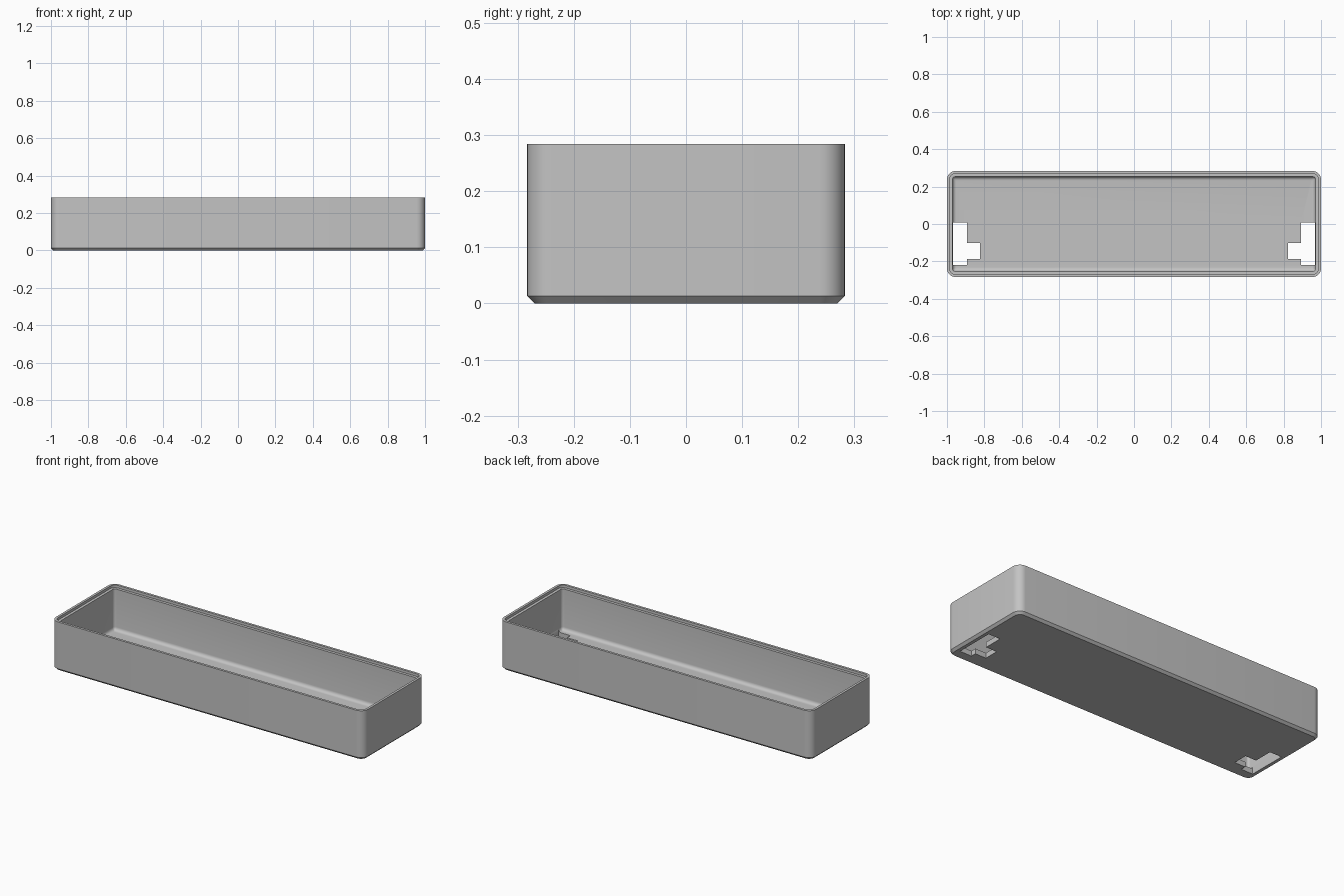
import bpy, bmesh, math

if "Cube" in bpy.data.objects:
    bpy.data.objects.remove(bpy.data.objects["Cube"])

HX, HY, H, R = 1.0, 0.283, 0.284, 0.045   # half sizes, height, corner radius

grey = bpy.data.materials.new("plain grey")
grey.diffuse_color = (0.55, 0.55, 0.55, 1)
grey.use_nodes = True
grey.node_tree.nodes["Principled BSDF"].inputs["Base Color"].default_value = grey.diffuse_color


def rounded_ring(bm, inset, z, steps=8):
    """Rounded rectangle of vertices, pulled in by inset."""
    r = max(R - inset, 0.008)
    ring = []
    for k, (sx, sy) in enumerate([(1, 1), (-1, 1), (-1, -1), (1, -1)]):
        for i in range(steps + 1):
            a = math.pi / 2 * (k + i / steps)
            ring.append(bm.verts.new((sx * (HX - inset - r) + r * math.cos(a),
                                      sy * (HY - inset - r) + r * math.sin(a), z)))
    return ring


def make_object(name, bm):
    bmesh.ops.recalc_face_normals(bm, faces=bm.faces)
    mesh = bpy.data.meshes.new(name)
    bm.to_mesh(mesh)
    bm.free()
    ob = bpy.data.objects.new(name, mesh)
    bpy.context.collection.objects.link(ob)
    mesh.materials.append(grey)
    return ob


# Wall section from outer bottom chamfer, over the stepped rim, to the floor
WALL, FLOOR, FILLET = 0.03, 0.03, 0.02
section = [(0.013, 0), (0, 0.013), (0, H), (0.014, H), (0.014, H - 0.015), (WALL, H - 0.015)]
for i in range(6):
    a = math.pi / 2 * i / 5
    section.append((WALL + FILLET * (1 - math.cos(a)), FLOOR + FILLET * (1 - math.sin(a))))

bm = bmesh.new()
rings = [rounded_ring(bm, inset, z) for inset, z in section]
for lo, hi in zip(rings, rings[1:]):
    n = len(lo)
    for i in range(n):
        j = (i + 1) % n
        bm.faces.new((lo[i], lo[j], hi[j], hi[i]))
bm.faces.new(rings[0])
bm.faces.new(rings[-1])
tray = make_object("tray", bm)

# Stepped floor openings at both ends
outline = [(0.968, 0.008), (0.893, 0.008), (0.893, -0.102), (0.823, -0.102),
           (0.823, -0.187), (0.893, -0.187), (0.893, -0.218), (0.968, -0.218)]
bm = bmesh.new()
for side in (-1, 1):
    face = bm.faces.new([bm.verts.new((side * x, y, -0.05)) for x, y in outline])
    ext = bmesh.ops.extrude_face_region(bm, geom=[face])
    top = [v for v in ext["geom"] if isinstance(v, bmesh.types.BMVert)]
    bmesh.ops.translate(bm, verts=top, vec=(0, 0, 0.15))
cutter = make_object("floor_opening_cutter", bm)
cutter.hide_render = True

bpy.context.view_layer.objects.active = tray
tray.select_set(True)
cut = tray.modifiers.new("floor_openings", 'BOOLEAN')
cut.operation, cut.solver, cut.object = 'DIFFERENCE', 'EXACT', cutter
bpy.ops.object.modifier_apply(modifier=cut.name)
bpy.data.objects.remove(cutter)
bpy.ops.object.shade_smooth_by_angle(angle=math.radians(30))
